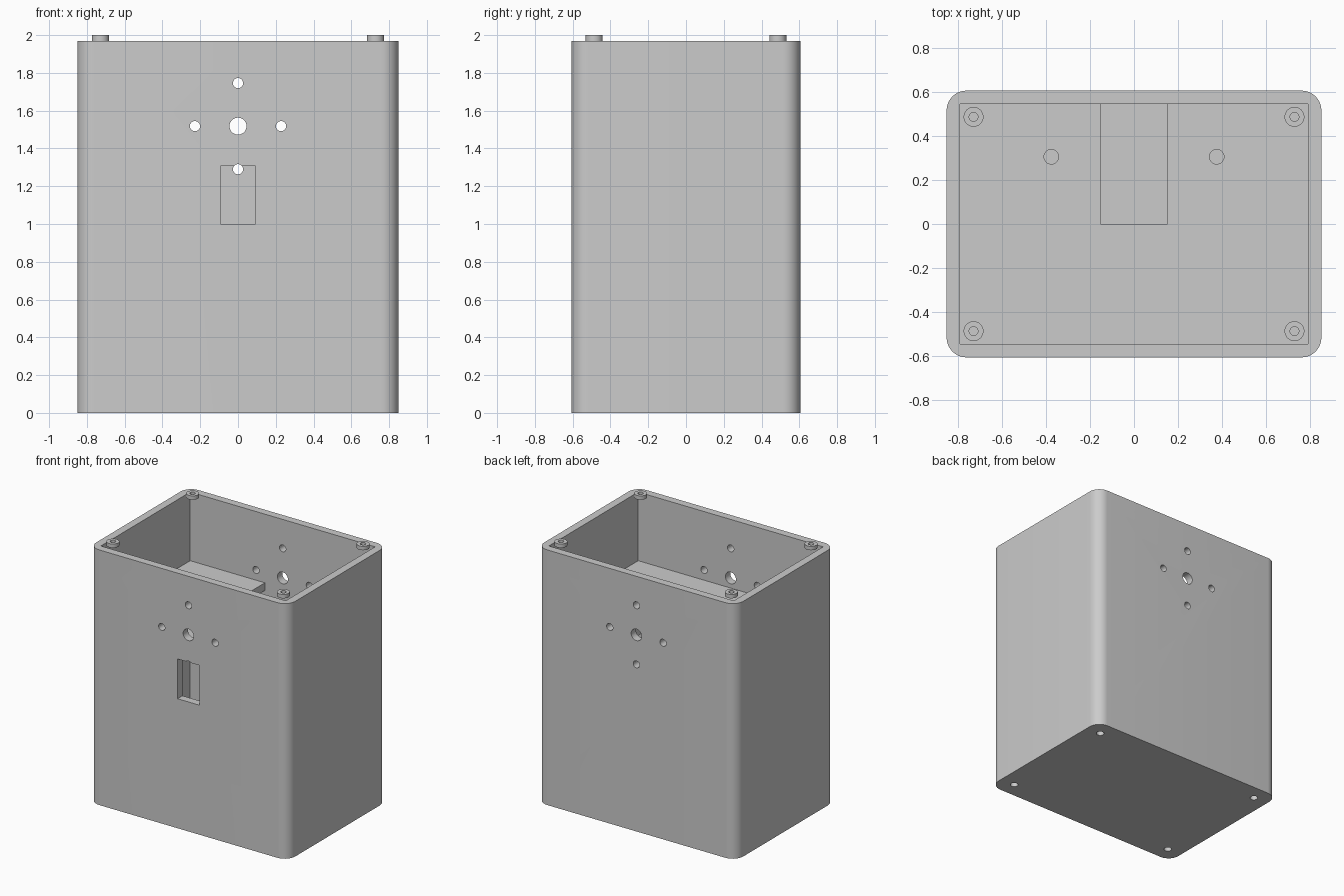
import bpy, bmesh, math
from mathutils import Matrix, Vector

cube = bpy.data.objects.get("Cube")
if cube:
    bpy.data.objects.remove(cube, do_unlink=True)

HX, HY, TOP, WALL, RADIUS = 0.85, 0.605, 1.97, 0.06, 0.09
IX, IY = HX - WALL, HY - WALL
SHELF_TOP, SHELF_THICK = 1.44, 0.06
PEG_X, PEG_Y = 0.728, 0.486
HOLE_Z, HOLE_SPREAD = 1.518, 0.228

grey = bpy.data.materials.new("plain grey")
grey.use_nodes = True
grey.diffuse_color = (0.6, 0.6, 0.6, 1)
grey.node_tree.nodes["Principled BSDF"].inputs["Base Color"].default_value = (0.6, 0.6, 0.6, 1)


def add_object(name, bm):
    bmesh.ops.recalc_face_normals(bm, faces=bm.faces)
    mesh = bpy.data.meshes.new(name)
    bm.to_mesh(mesh)
    bm.free()
    mesh.materials.append(grey)
    obj = bpy.data.objects.new(name, mesh)
    bpy.context.collection.objects.link(obj)
    return obj


def prism(name, outline, z0, z1):
    bm = bmesh.new()
    face = bm.faces.new([bm.verts.new((x, y, z0)) for x, y in outline])
    new = bmesh.ops.extrude_face_region(bm, geom=[face])["geom"]
    bmesh.ops.translate(bm, vec=(0, 0, z1 - z0),
                        verts=[v for v in new if isinstance(v, bmesh.types.BMVert)])
    return add_object(name, bm)


def box(name, low, high):
    return prism(name, [(low[0], low[1]), (high[0], low[1]),
                        (high[0], high[1]), (low[0], high[1])], low[2], high[2])


def cylinder(name, centre, radius, depth, axis="Z"):
    bm = bmesh.new()
    turn = Matrix.Rotation(math.pi / 2, 4, "X") if axis == "Y" else Matrix()
    bmesh.ops.create_cone(bm, cap_ends=True, segments=32, radius1=radius, radius2=radius,
                          depth=depth, matrix=Matrix.Translation(Vector(centre)) @ turn)
    return add_object(name, bm)


def cut(target, cutters):
    for cutter in cutters:
        mod = target.modifiers.new("cut", "BOOLEAN")
        mod.operation, mod.solver, mod.object = "DIFFERENCE", "EXACT", cutter
    bpy.ops.object.select_all(action="DESELECT")
    bpy.context.view_layer.objects.active = target
    target.select_set(True)
    for mod in list(target.modifiers):
        bpy.ops.object.modifier_apply(modifier=mod.name)
    for cutter in cutters:
        bpy.data.objects.remove(cutter, do_unlink=True)
    bpy.ops.object.shade_smooth_by_angle(angle=math.radians(30))


CORNERS = [(sx, sy) for sx in (-1, 1) for sy in (-1, 1)]

# Housing: rounded box, hollow and open at the top
outline = []
for quarter, (sx, sy) in enumerate([(1, 1), (-1, 1), (-1, -1), (1, -1)]):
    for step in range(13):
        a = math.pi / 2 * (quarter + step / 12)
        outline.append((sx * (HX - RADIUS) + RADIUS * math.cos(a),
                        sy * (HY - RADIUS) + RADIUS * math.sin(a)))
housing = prism("housing", outline, 0, TOP)
cutters = [box("cavity_cutter", (-IX, -IY, WALL), (IX, IY, TOP + 1))]

# Window in the front wall
cutters.append(box("window_cutter", (-0.093, -HY - 0.1, 1.0), (0.093, -IY + 0.1, 1.307)))

# Large hole and four small ones through front and back walls
cutters.append(cylinder("hole_cutter", (0, 0, HOLE_Z), 0.045, 2, "Y"))
for dx, dz in [(1, 0), (-1, 0), (0, 1), (0, -1)]:
    cutters.append(cylinder("hole_cutter", (dx * HOLE_SPREAD, 0, HOLE_Z + dz * HOLE_SPREAD),
                            0.027, 2, "Y"))

# Corner holes in the base
for sx, sy in CORNERS:
    cutters.append(cylinder("base_hole_cutter", (sx * PEG_X, sy * PEG_Y, 0), 0.028, 0.4))
cut(housing, cutters)

# Inner shelf with a notch at the back and two round holes
slot = 0.152
shelf = prism("shelf", [(-IX, -IY), (IX, -IY), (IX, IY), (slot, IY), (slot, 0),
                        (-slot, 0), (-slot, IY), (-IX, IY)],
              SHELF_TOP - SHELF_THICK, SHELF_TOP)
cut(shelf, [cylinder("shelf_hole_cutter", (s * 0.375, 0.305, SHELF_TOP), 0.033, 0.4)
            for s in (-1, 1)])

# Ring pegs at the top corners
for sx, sy in CORNERS:
    name = f"{'back' if sy > 0 else 'front'}_{'left' if sx > 0 else 'right'}_peg"
    peg = cylinder(name, (sx * PEG_X, sy * PEG_Y, TOP + 0.015), 0.045, 0.03)
    cut(peg, [cylinder("peg_hole_cutter", (sx * PEG_X, sy * PEG_Y, TOP), 0.02, 0.4)])
